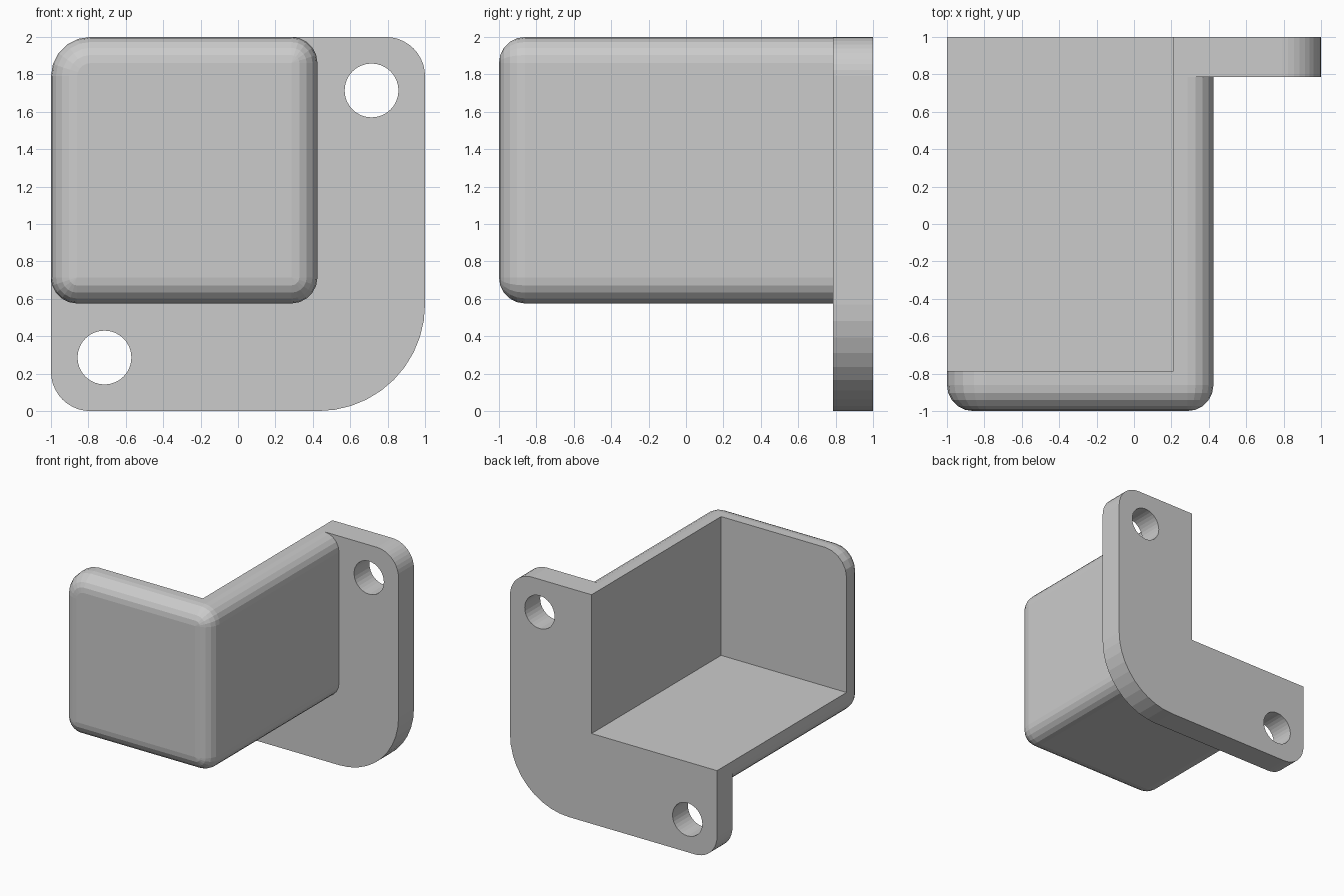
import bpy, bmesh
from math import sin, cos, pi

if "Cube" in bpy.data.objects:
    bpy.data.objects.remove(bpy.data.objects["Cube"])

WALL = 0.213


def outline(x0, x1, z0, z1, radii, seg):
    """Rounded rectangle in x/z; radii order: low left, low right, top right, top left."""
    pts = []
    corners = [(x0, z0, 1, 1), (x1, z0, -1, 1), (x1, z1, -1, -1), (x0, z1, 1, -1)]
    for i, ((x, z, sx, sz), r) in enumerate(zip(corners, radii)):
        for k in range(seg + 1):
            a = pi + i * pi / 2 + k / seg * pi / 2
            pts.append((x + sx * r + r * cos(a), z + sz * r + r * sin(a)))
    return pts


def loft(name, rings):
    """Closed solid through (y, outline) rings."""
    bm = bmesh.new()
    loops = [[bm.verts.new((x, y, z)) for x, z in pts] for y, pts in rings]
    n = len(loops[0])
    for a, b in zip(loops, loops[1:]):
        for i in range(n):
            j = (i + 1) % n
            bm.faces.new((a[i], a[j], b[j], b[i]))
    bm.faces.new(loops[0])
    bm.faces.new(loops[-1])
    bmesh.ops.remove_doubles(bm, verts=bm.verts, dist=1e-5)
    bmesh.ops.recalc_face_normals(bm, faces=bm.faces)
    me = bpy.data.meshes.new(name)
    bm.to_mesh(me)
    bm.free()
    ob = bpy.data.objects.new(name, me)
    bpy.context.collection.objects.link(ob)
    return ob


def combine(target, tool, op):
    mod = target.modifiers.new(tool.name, 'BOOLEAN')
    mod.operation, mod.solver, mod.object = op, 'EXACT', tool
    bpy.context.view_layer.objects.active = target
    bpy.ops.object.modifier_apply(modifier=mod.name)
    bpy.data.objects.remove(tool)


# Mounting plate with three rounded corners
plate = outline(-1, 1, 0, 2, (0.21, 0.57, 0.21, 0), 10)
bracket = loft("corner_bracket", [(1 - WALL, plate), (1, plate)])

# Box with rounded front and side edges, ending inside the plate
R, SEG = 0.14, 5
rings = []
for k in range(SEG + 1):
    a = k / SEG * pi / 2
    d = R * (1 - sin(a))
    rad = [R - d, R - d, R - d, 0.21 - d]
    rings.append((-1 + R * (1 - cos(a)),
                  outline(-1 + d, 0.425 - d, 0.575 + d, 2 - d, rad, SEG)))
rings.append((0.9, rings[-1][1]))
combine(bracket, loft("box_body", rings), 'UNION')

# Cavity open to the back, left and top
cavity = outline(-1.5, 0.425 - WALL, 0.575 + WALL, 2.5, (0, 0, 0, 0), 1)
combine(bracket, loft("cavity_cutter", [(-1 + WALL, cavity), (1.5, cavity)]), 'DIFFERENCE')

# Two screw holes on the diagonal
for s in (-1, 1):
    x, z, r = 0.714 * s, 1 + 0.714 * s, 0.144
    hole = outline(x - r, x + r, z - r, z + r, (r,) * 4, 8)
    combine(bracket, loft("hole_cutter", [(0.6, hole), (1.2, hole)]), 'DIFFERENCE')
